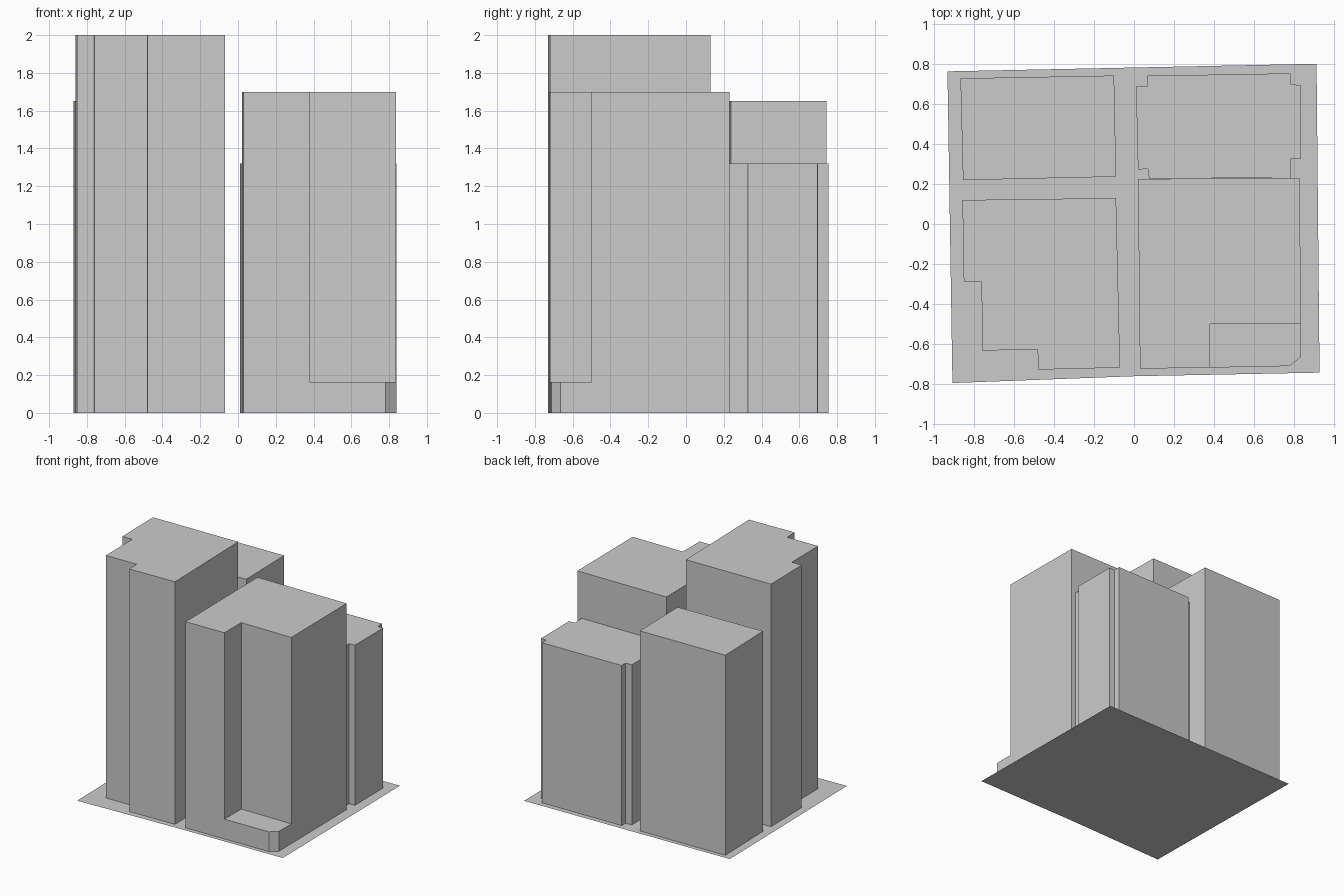
import bpy
import bmesh

default_cube = bpy.data.objects.get("Cube")
if default_cube:
    bpy.data.objects.remove(default_cube, do_unlink=True)

# One plain material for the whole block
concrete = bpy.data.materials.new("light_grey")
concrete.use_nodes = True
grey = (0.6, 0.6, 0.6, 1)
concrete.diffuse_color = grey
concrete.node_tree.nodes["Principled BSDF"].inputs["Base Color"].default_value = grey


def build(name, outline, height=0, closed=True):
    """Raise a plan outline (counter-clockwise) to a roof at the given height.
    Without a height it is a flat slab; an open outline has no wall between its ends."""
    bm = bmesh.new()
    roof = [bm.verts.new((x, y, height)) for x, y in outline]
    bm.faces.new(roof)
    if height:
        ground = [bm.verts.new((x, y, 0)) for x, y in outline]
        count = len(outline)
        for i in range(count if closed else count - 1):
            j = (i + 1) % count
            bm.faces.new((ground[i], ground[j], roof[j], roof[i]))
    mesh = bpy.data.meshes.new(name)
    bm.to_mesh(mesh)
    bm.free()
    mesh.materials.append(concrete)
    obj = bpy.data.objects.new(name, mesh)
    bpy.context.collection.objects.link(obj)
    return obj


# Thin ground sheet under the four buildings
build("ground_sheet", [(-.91, -.797), (0, -.763), (.93, -.745), (.915, .803), (-.935, .765)])

# Tallest tower, front right of the model, with a stepped outer corner
build("tall_tower", [
    (-.48, -.73), (-.07, -.72), (-.09, .13), (-.86, .12),
    (-.853, -.288), (-.764, -.288), (-.761, -.634), (-.483, -.63)], height=2)

# L-shaped tower and the low podium filling its notch
build("notched_tower", [
    (.03, -.725), (.38, -.72), (.38, -.5), (.837, -.5), (.83, .23), (.02, .226)], height=1.7)
build("corner_podium", [
    (.38, -.72), (.78, -.712), (.838, -.665), (.837, -.5), (.38, -.5)],
    height=.163, closed=False)

# Plain rectangular tower at the back
build("plain_tower", [(-.857, .22), (-.09, .237), (-.1, .744), (-.87, .73)], height=1.65)

# Lowest tower at the back, with small square notches in its corners
build("corner_notched_tower", [
    (.075, .228), (.788, .231), (.785, .325), (.838, .327), (.835, .697), (.787, .699),
    (.785, .755), (.066, .743), (.067, .692), (.01, .69), (.02, .274), (.07, .275)], height=1.32)
